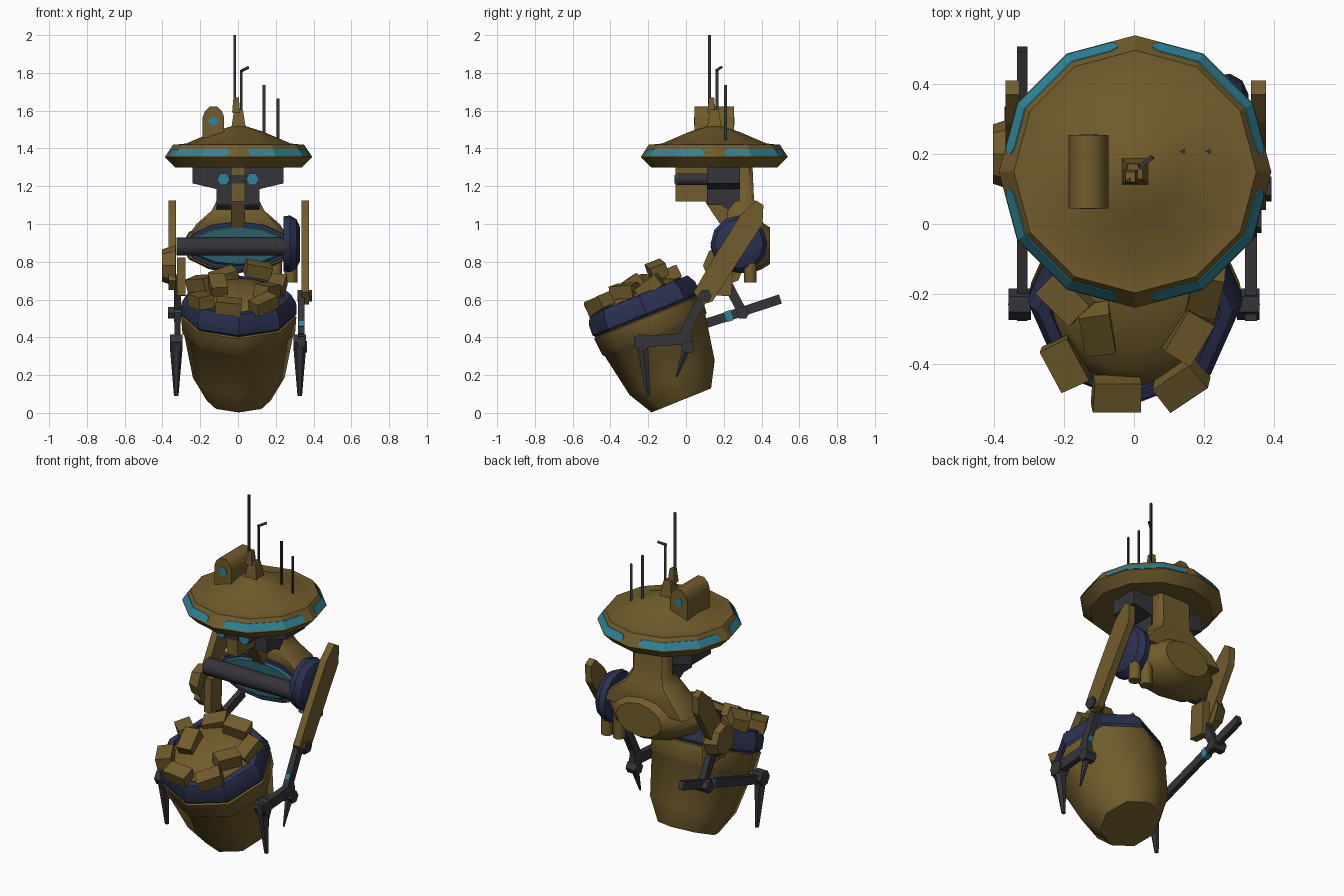
import bpy, bmesh, math
from mathutils import Vector, Matrix

if "Cube" in bpy.data.objects:
    bpy.data.objects.remove(bpy.data.objects["Cube"], do_unlink=True)


def material(name, rgb):
    m = bpy.data.materials.new(name)
    m.use_nodes = True
    m.diffuse_color = (*rgb, 1)
    m.node_tree.nodes["Principled BSDF"].inputs["Base Color"].default_value = (*rgb, 1)
    return m


BRONZE = material("bronze", (0.165, 0.107, 0.025))
NAVY = material("navy", (0.025, 0.031, 0.083))
STEEL = material("dark_steel", (0.036, 0.034, 0.041))
CYAN = material("cyan", (0.028, 0.23, 0.32))
GLASS = material("teal_glass", (0.025, 0.115, 0.145))


def loft(name, rings, mat, smooth=None, matrix=Matrix()):
    """Skin a row of equal rings and cap both ends."""
    bm = bmesh.new()
    rows = [[bm.verts.new(matrix @ Vector(p)) for p in r] for r in rings]
    n = len(rows[0])
    for a, b in zip(rows, rows[1:]):
        for i in range(n):
            j = (i + 1) % n
            bm.faces.new((a[i], a[j], b[j], b[i]))
    bm.faces.new(rows[0])
    bm.faces.new(rows[-1])
    bmesh.ops.recalc_face_normals(bm, faces=bm.faces)
    me = bpy.data.meshes.new(name)
    bm.to_mesh(me)
    bm.free()
    me.materials.append(mat)
    ob = bpy.data.objects.new(name, me)
    bpy.context.collection.objects.link(ob)
    if smooth:
        bpy.ops.object.select_all(action='DESELECT')
        ob.select_set(True)
        bpy.context.view_layer.objects.active = ob
        bpy.ops.object.shade_smooth_by_angle(angle=math.radians(smooth))
    return ob


def oval(n, rx, ry, z, start=0.0):
    return [(rx * math.cos(start + math.tau * i / n),
             ry * math.sin(start + math.tau * i / n), z) for i in range(n)]


def lathe(name, profile, n, mat, smooth=None, matrix=Matrix()):
    return loft(name, [oval(n, r, r, z) for r, z in profile], mat, smooth, matrix)


def tube(name, a, b, r0, r1, mat, n=6, smooth=None):
    a, b = Vector(a), Vector(b)
    d = b - a
    m = Matrix.Translation(a) @ d.to_track_quat('Z', 'Y').to_matrix().to_4x4()
    return lathe(name, [(r0, 0), (r1, d.length)], n, mat, smooth, m)


def side_prism(name, pts, x0, x1, mat):
    """Extrude a (y, z) outline along x."""
    return loft(name, [[(x, y, z) for y, z in pts] for x in (x0, x1)], mat)


def front_prism(name, pts, y0, y1, mat, smooth=None):
    """Extrude an (x, z) outline along y."""
    return loft(name, [[(x, y, z) for x, z in pts] for y in (y0, y1)], mat, smooth)


def beam(name, x, a, b, wx, w, mat):
    """Square bar between two (y, z) points at a given x."""
    a, b = Vector(a), Vector(b)
    s = (b - a).normalized()
    p = Vector((-s.y, s.x)) * w / 2
    return side_prism(name, [a + p, b + p, b - p, a - p], x - wx / 2, x + wx / 2, mat)


# Disc-shaped canopy
HAT = Matrix.Translation((0.003, 0.15, 0))
lathe("canopy", [(0.335, 1.3), (0.39, 1.355), (0.347, 1.42), (0.338, 1.42),
                 (0.277, 1.426), (0.13, 1.489), (0.03, 1.52)], 12, BRONZE, 22, HAT)


# Curved window plates around the canopy edge
def rim_point(angle, z, lift):
    flat = math.cos(math.pi / 12) / math.cos(math.radians(angle % 30 - 15))
    r = (0.39 - (z - 1.355) * 0.66) * flat + lift
    return r * math.cos(math.radians(angle)), r * math.sin(math.radians(angle)), z


for quarter in range(4):
    rows = []
    for deg, half in ((8, 0.008), (11, 0.018), (30, 0.018), (60, 0.018), (79, 0.018), (82, 0.008)):
        t = deg + 90 * quarter
        rows.append([rim_point(t, 1.38 + s * half, lift)
                     for s, lift in ((-1, -0.003), (1, -0.003), (1, 0.003), (-1, 0.003))])
    loft("canopy_window", rows, CYAN, None, HAT)

# Mast base and antennas
loft("mast_base", [oval(4, r, r, z, math.pi / 4) for r, z in
                   ((0.058, 1.49), (0.034, 1.6), (0.03, 1.605))], BRONZE, None, HAT)
loft("mast_tip", [oval(4, r, r, z, math.pi / 4) for r, z in ((0.03, 1.59), (0.02, 1.67))],
     BRONZE, None, Matrix.Translation((-0.01, 0.135, 0)))
for a, b in (((-0.015, 0.125, 1.6), (-0.015, 0.125, 2.0)),
             ((0.02, 0.165, 1.55), (0.02, 0.165, 1.815)),
             ((0.015, 0.16, 1.81), (0.055, 0.19, 1.83)),
             ((0.14, 0.208, 1.44), (0.14, 0.208, 1.735)),
             ((0.214, 0.208, 1.42), (0.214, 0.208, 1.665))):
    tube("antenna", a, b, 0.009, 0.009, STEEL, 3)

# Arched lamp housing with a lens at each end
arch = [(-0.057, 1.43), (-0.057, 1.565), (-0.045, 1.598), (-0.02, 1.622),
        (0.02, 1.622), (0.045, 1.598), (0.057, 1.565), (0.057, 1.43)]
front_prism("lamp_housing", [(x - 0.13, z) for x, z in arch], 0.045, 0.255, BRONZE, 45)
for y, d in ((0.045, -0.002), (0.255, 0.002)):
    tube("lamp_lens", (-0.13, y, 1.545), (-0.13, y + d, 1.545), 0.026, 0.026, CYAN)

# Head: side plates, centre keel, eye barrels and the bridge between them
head = [(0.24, 1.31), (0.24, 1.215), (0.115, 1.185), (0.115, 1.1)]
front_prism("head_plate", head + [(-x, z) for x, z in reversed(head)], 0.11, 0.285, STEEL)
side_prism("head_core", [(0.11, 1.3), (0.11, 1.17), (0.2, 1.09), (0.285, 1.04), (0.285, 1.3)],
           -0.115, 0.115, STEEL)
side_prism("centre_keel", [(-0.055, 1.31), (-0.055, 1.12), (0.1, 1.12), (0.22, 0.94),
                           (0.3, 0.94), (0.3, 1.31)], -0.036, 0.036, BRONZE)
for s in (-1, 1):
    tube("eye_barrel", (s * 0.077, -0.05, 1.237), (s * 0.077, 0.12, 1.237), 0.035, 0.035, STEEL,
         6, 65)
    tube("eye_lens", (s * 0.077, -0.056, 1.237), (s * 0.077, -0.05, 1.237), 0.035, 0.035, CYAN)
front_prism("eye_bridge", [(-0.04, 1.215), (0.04, 1.215), (0.04, 1.26), (-0.04, 1.26)],
            -0.06, -0.054, STEEL)

# Neck flaring into the shoulders
neck = []
for hw, y0, y1, z in ((0.27, 0.23, 0.41, 0.93), (0.22, 0.22, 0.41, 1.0), (0.14, 0.22, 0.385, 1.07),
                      (0.11, 0.25, 0.36, 1.13), (0.11, 0.26, 0.352, 1.31)):
    c = 0.018
    neck.append([(-hw, y0 + c, z), (-hw + c, y0, z), (hw - c, y0, z), (hw, y0 + c, z),
                 (hw, y1 - c, z), (hw - c, y1, z), (-hw + c, y1, z), (-hw, y1 - c, z)])
loft("neck", neck, BRONZE, 40)

# Torso: oval barrel running backwards, glazed at the front
BACKWARD = Matrix.Translation((0, 0, 0.885)) @ Matrix.Rotation(math.pi / 2, 4, 'X')


def torso_part(name, rows, mat, smooth=40):
    loft(name, [oval(12, rx, rz, -y) for rx, rz, y in rows], mat, smooth, BACKWARD)


torso_part("torso", ((0.295, 0.133, 0.22), (0.3, 0.145, 0.28), (0.27, 0.145, 0.34),
                     (0.205, 0.125, 0.4), (0.15, 0.097, 0.445)), BRONZE)
torso_part("window_rim", ((0.275, 0.126, 0.21), (0.282, 0.13, 0.235)), NAVY)
torso_part("front_window", ((0.245, 0.098, 0.195), (0.258, 0.108, 0.212)), GLASS)

# Shoulder axle, wheel and exhaust stubs
tube("axle", (-0.325, 0.18, 0.88), (0.26, 0.18, 0.88), 0.05, 0.05, STEEL, 10, 40)
lathe("shoulder_wheel", [(0.145, 0.24), (0.15, 0.275), (0.13, 0.31), (0.09, 0.328)], 12, NAVY, 35,
      Matrix.Translation((0, 0.28, 0.895)) @ Matrix.Rotation(math.pi / 2, 4, 'Y'))
for x, y in ((0.28, 0.34), (0.2, 0.34)):
    tube("exhaust_stub", (x, y, 0.69), (x, y, 0.83), 0.034, 0.034, BRONZE, 8, 50)

# Upper arms
top = [(0.29, 1.05), (0.37, 1.125), (0.41, 1.1), (0.405, 1.0)]
side_prism("left_upper_arm", top + [(0.14, 0.59), (0.09, 0.575), (0.04, 0.64), (0.14, 0.81)],
           0.335, 0.377, BRONZE)
side_prism("right_upper_arm", top + [(0.21, 0.67), (0.16, 0.65), (0.11, 0.7), (0.15, 0.81)],
           -0.367, -0.327, BRONZE)
tube("right_shoulder_cap", (-0.33, 0.2, 0.78), (-0.403, 0.2, 0.78), 0.11, 0.085, BRONZE, 8)
beam("right_elbow_link", -0.3, (0.2, 0.82), (0.19, 0.62), 0.045, 0.1, BRONZE)
tube("left_elbow_bolt", (0.315, 0.1, 0.62), (0.393, 0.1, 0.62), 0.036, 0.036, STEEL)

# Left forearm
beam("left_forearm", 0.335, (0.1, 0.63), (-0.02, 0.4), 0.035, 0.05, STEEL)
beam("left_forearm_light", 0.335, (0.018, 0.473), (0.004, 0.446), 0.029, 0.056, CYAN)
beam("left_wrist", 0.335, (0.03, 0.395), (-0.275, 0.375), 0.035, 0.06, STEEL)
tube("left_rear_knuckle", (0.3, 0.01, 0.35), (0.365, 0.01, 0.35), 0.036, 0.036, STEEL)
tube("left_rear_claw", (0.335, 0.005, 0.35), (0.335, -0.05, 0.19), 0.025, 0.005, STEEL)

# Right forearm
beam("right_strut", -0.32, (0.2, 0.72), (0.3, 0.53), 0.035, 0.05, STEEL)
beam("right_forearm", -0.32, (0.5, 0.603), (-0.27, 0.35), 0.03, 0.05, STEEL)
beam("right_forearm_light", -0.32, (0.243, 0.518), (0.21, 0.507), 0.036, 0.056, CYAN)
tube("right_knuckle", (-0.29, 0.3, 0.53), (-0.37, 0.3, 0.53), 0.036, 0.036, STEEL)

# Front claws, one at the end of each forearm
for s in (-1, 1):
    x = s * 0.327
    tube("claw_knuckle", (x - 0.032, -0.23, 0.375), (x + 0.032, -0.23, 0.375), 0.045, 0.045, STEEL)
    tube("front_claw", (x, -0.23, 0.35), (x, -0.2, 0.09), 0.034, 0.012, STEEL)

# Tilted barrel with a navy rim and a rounded load
BARREL = Matrix.Translation((0.004, -0.025, 0.066)) @ Matrix.Rotation(math.radians(22), 4, 'X')
SIDE = BARREL @ Matrix.Rotation(math.pi / 2, 4, 'Z')
lathe("barrel", [(0.17, 0), (0.243, 0.13), (0.288, 0.37), (0.298, 0.38), (0.305, 0.475),
                 (0.28, 0.49)], 8, BRONZE, 50, SIDE)
lathe("barrel_rim", [(0.29, 0.475), (0.307, 0.495), (0.304, 0.555), (0.28, 0.6), (0.245, 0.602),
                     (0.235, 0.56)], 8, NAVY, 25, SIDE)
lathe("barrel_load", [(0.25, 0.54), (0.235, 0.59), (0.18, 0.625), (0.09, 0.645), (0.02, 0.65)],
      16, BRONZE, 50, BARREL)

# Loose chunks: x, local y, height, turn and tilt in degrees
for x, y, h, turn, tilt in ((-0.2, -0.15, 0.63, 120, 10), (-0.055, -0.24, 0.635, 0, 5),
                            (0.13, -0.21, 0.635, 40, -8), (0.15, -0.06, 0.65, 60, 15),
                            (-0.11, -0.03, 0.665, 100, -12), (-0.2, 0.06, 0.645, 140, 18),
                            (0.1, 0.14, 0.69, 10, 14), (-0.08, 0.18, 0.63, 25, -10),
                            (0.2, 0.07, 0.62, 80, -15)):
    m = (BARREL @ Matrix.Translation((x, y, h)) @ Matrix.Rotation(math.radians(turn), 4, 'Z')
         @ Matrix.Rotation(math.radians(tilt), 4, 'Y'))
    loft("chunk", [[(-0.07, -0.042, z), (0.068, -0.046, z), (0.07, 0.042, z), (-0.064, 0.046, z)]
                   for z in (-0.035, 0.035)], BRONZE, None, m)
